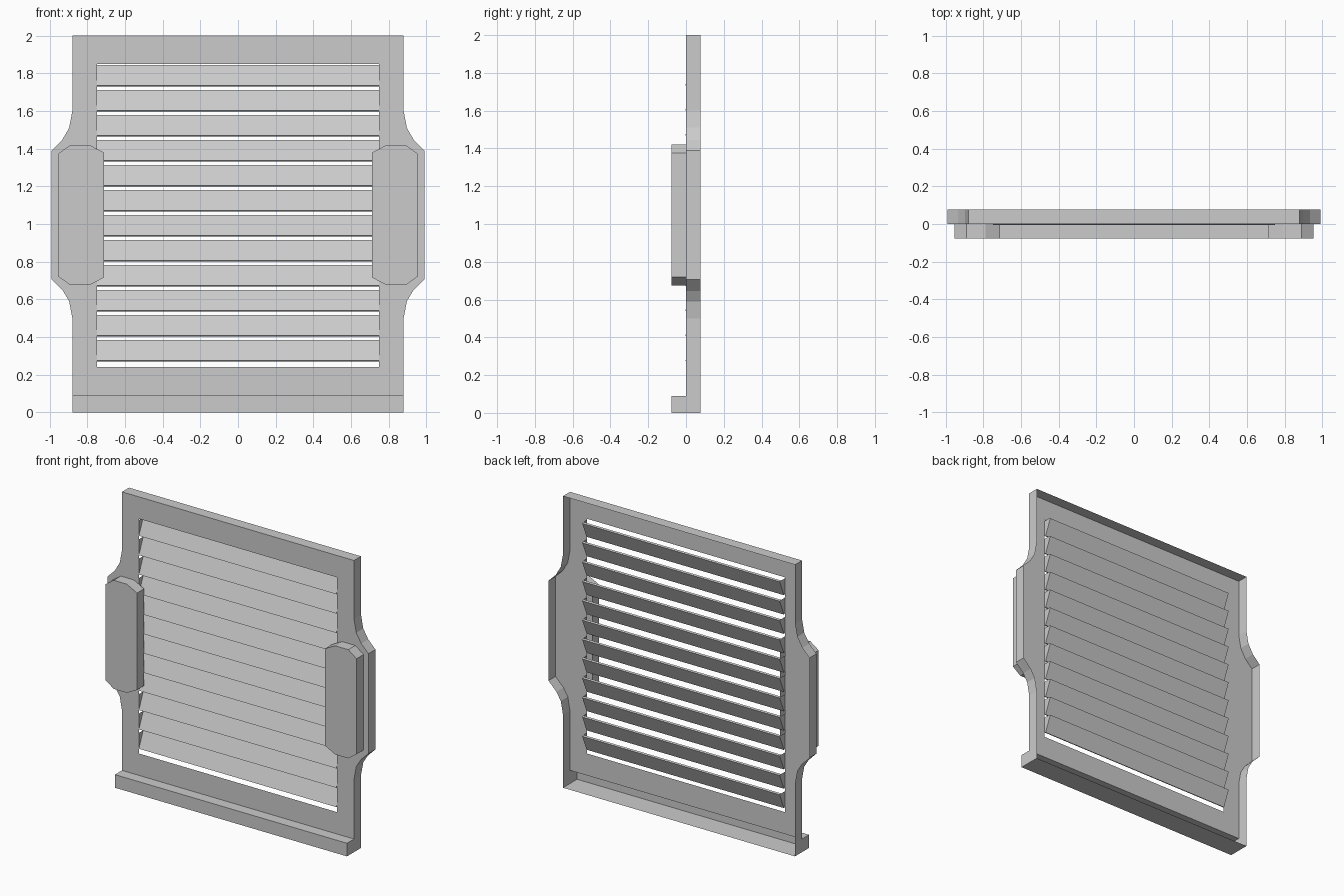
import bpy, bmesh

if "Cube" in bpy.data.objects:
    bpy.data.objects.remove(bpy.data.objects["Cube"])

D = 0.076      # half of the total depth


def make_object(name, bm):
    me = bpy.data.meshes.new(name)
    bm.to_mesh(me)
    bm.free()
    ob = bpy.data.objects.new(name, me)
    bpy.context.collection.objects.link(ob)
    return ob


def loop_verts(bm, pts, y):
    return [bm.verts.new((x, y, z)) for x, z in pts]


def bridge(bm, a, b, closed=True):
    n = len(a)
    for i in range(n if closed else n - 1):
        j = (i + 1) % n
        bm.faces.new((a[i], a[j], b[j], b[i]))


# Frame: pressed sheet with a window, a rim turned back and a hollow sill
side = [(0.88, 0.09), (0.88, 0.5), (0.897, 0.59), (0.93, 0.645), (0.99, 0.705),
        (0.99, 1.39), (0.935, 1.445), (0.897, 1.51), (0.88, 1.6), (0.88, 2.0)]
outline = side + [(-x, z) for x, z in reversed(side)]
window = [(-0.75, 0.24), (0.75, 0.24), (0.75, 1.85), (-0.75, 1.85)]

bm = bmesh.new()
outer = loop_verts(bm, outline, 0)
inner = loop_verts(bm, window, 0)
edges = [bm.edges.new((l[i], l[(i + 1) % len(l)]))
         for l in (outer, inner) for i in range(len(l))]
bmesh.ops.triangle_fill(bm, use_beauty=True, use_dissolve=False, edges=edges,
                        normal=(0, -1, 0))
back = loop_verts(bm, outline, D)
bridge(bm, outer, back, closed=False)
# sill: top, front, ends and floor
top_f = loop_verts(bm, [(0.88, 0.09), (-0.88, 0.09)], -D)
low_f = loop_verts(bm, [(0.88, 0), (-0.88, 0)], -D)
low_m = loop_verts(bm, [(0.88, 0), (-0.88, 0)], 0)
low_b = loop_verts(bm, [(0.88, 0), (-0.88, 0)], D)
top_m, top_b = [outer[0], outer[-1]], [back[0], back[-1]]
for a, b in ((top_m, top_f), (top_f, low_f), (low_f, low_m), (low_m, low_b)):
    bridge(bm, a, b, closed=False)
for i in (0, 1):
    bm.faces.new((top_f[i], low_f[i], low_m[i], top_m[i]))
    bm.faces.new((top_m[i], low_m[i], low_b[i], top_b[i]))
bmesh.ops.recalc_face_normals(bm, faces=bm.faces[:])
make_object("frame", bm)

# Louvre slats: tilted slabs, with triangular cheeks joining them to the sheet
slat = [(-0.004, 0.005), (0.008, 0.0), (0.055, 0.110), (0.043, 0.115)]
cheek = [(0.0, 0.005), (0.045, 0.113), (0.0, 0.113)]
for k in range(12):
    z0 = 0.27 + k * (1.73 - 0.27) / 11
    bm = bmesh.new()
    ends = [[bm.verts.new((x, y, z0 + z)) for y, z in slat] for x in (-0.749, 0.749)]
    bridge(bm, *ends)
    for e in ends:
        bm.faces.new(e)
    bmesh.ops.recalc_face_normals(bm, faces=bm.faces[:])
    for x in (-0.75, 0.75):
        bm.faces.new([bm.verts.new((x, y, z0 + z)) for y, z in cheek])
    make_object(f"louvre_slat_{k + 1}", bm)

# Side grips: eight-sided pads standing proud of the frame
pad = [(0.713, 0.715), (0.79, 0.675), (0.89, 0.675), (0.953, 0.72),
       (0.953, 1.375), (0.89, 1.42), (0.79, 1.42), (0.713, 1.38)]
for name, s in (("left_grip", -1), ("right_grip", 1)):
    bm = bmesh.new()
    pts = [(s * x, z) for x, z in pad]
    front, rear = loop_verts(bm, pts, -D), loop_verts(bm, pts, 0)
    bm.faces.new(front)
    bridge(bm, front, rear)
    bmesh.ops.recalc_face_normals(bm, faces=bm.faces[:])
    make_object(name, bm)
